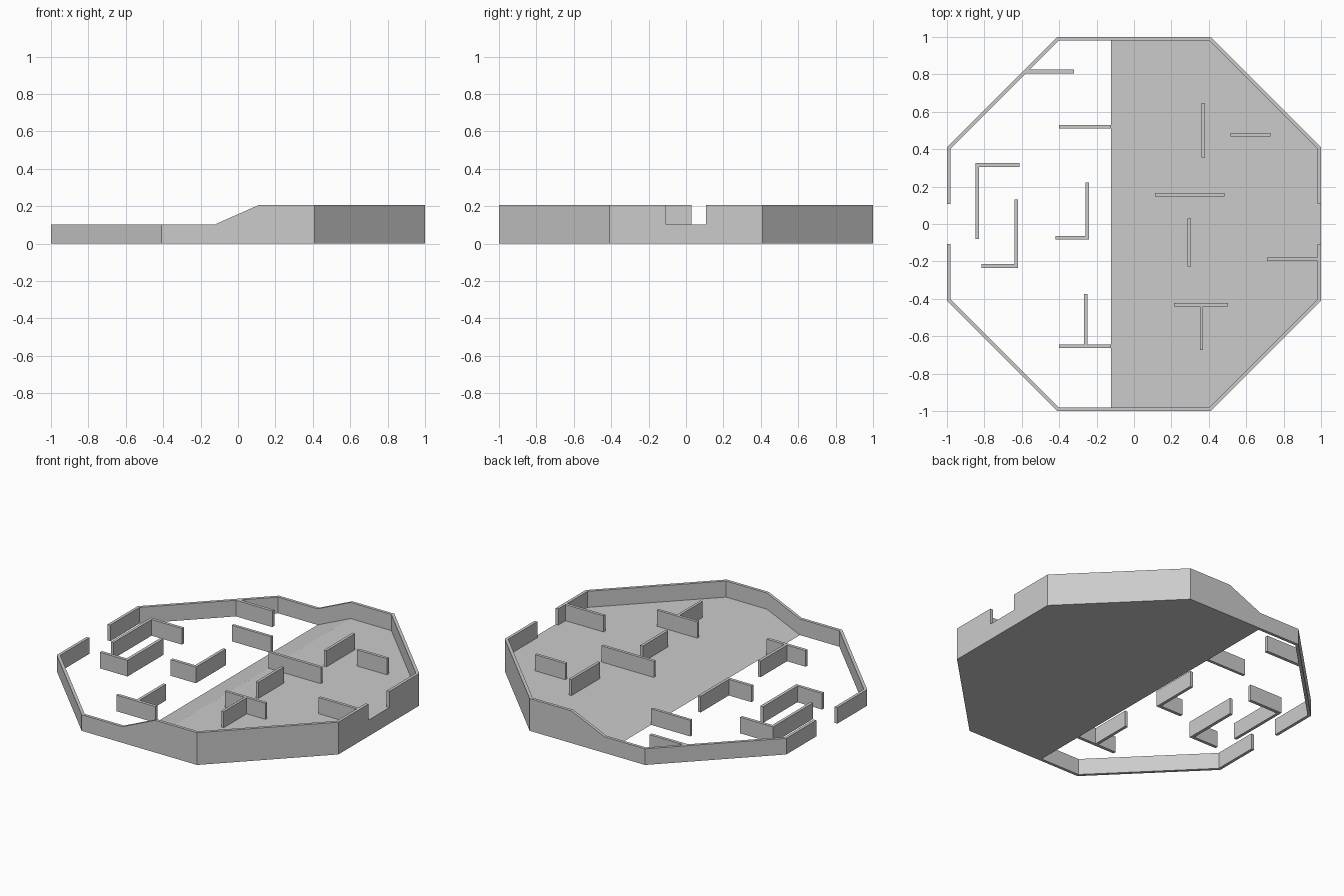
import bpy, bmesh

if "Cube" in bpy.data.objects:
    bpy.data.objects.remove(bpy.data.objects["Cube"])

H = 0.1035          # wall height, also height of the raised floor
T = 0.019           # wall thickness
R0, R1 = -0.122, 0.112   # ramp start and end in x
GAP, C = 0.107, 0.41     # half width of gateways, octagon corner


def ground(x):
    return H * min(1, max(0, (x - R0) / (R1 - R0)))


def finish(name, bm):
    bmesh.ops.recalc_face_normals(bm, faces=bm.faces)
    me = bpy.data.meshes.new(name)
    bm.to_mesh(me)
    bm.free()
    ob = bpy.data.objects.new(name, me)
    bpy.context.collection.objects.link(ob)
    return ob


# Raised floor with ramp: stations across the arena, flat underside
bm = bmesh.new()
stations = [(R0, 1), (R1, 1), (C, 1), (1, C)]
top = [[bm.verts.new((x, s * y, ground(x))) for x, y in stations] for s in (-1, 1)]
low = [[row[0]] + [bm.verts.new((v.co.x, v.co.y, 0)) for v in row[1:]] for row in top]
bm.faces.new(low[0] + low[1][::-1])
bm.faces.new((top[0][0], top[0][1], top[1][1], top[1][0]))
bm.faces.new(top[0][1:] + top[1][:0:-1])
for t, l in zip(top, low):
    bm.faces.new((t[0], t[1], l[1]))
    for i in (1, 2):
        bm.faces.new((t[i], t[i + 1], l[i + 1], l[i]))
bm.faces.new((top[0][3], top[1][3], low[1][3], low[0][3]))
finish("raised_floor", bm)

# Perimeter wall: half an octagon following the ground, mirrored in y
k = T * 0.414
outer = [(-1, GAP), (-1, C), (-C, 1), (R0, 1), (R1, 1), (C, 1), (1, C), (1, GAP)]
inner = [(-1 + T, GAP), (-1 + T, C - k), (-C + k, 1 - T), (R0, 1 - T),
         (R1, 1 - T), (C - k, 1 - T), (1 - T, C - k), (1 - T, GAP)]
bm = bmesh.new()
rings = []
for o, i in zip(outer, inner):
    g = ground(o[0])
    rings.append([bm.verts.new((p[0], p[1], g + h))
                  for p, h in ((o, 0), (o, H), (i, H), (i, 0))])
for a, b in zip(rings, rings[1:]):
    for j in range(4):
        n = (j + 1) % 4
        bm.faces.new((a[j], a[n], b[n], b[j]))
bm.faces.new(rings[0])
bm.faces.new(rings[-1])
wall = finish("perimeter_wall", bm)
m = wall.modifiers.new("mirror", "MIRROR")
m.use_axis = (False, True, False)


# Inner barriers: each is a list of boxes (x0, x1, y0, y1) on one level
def barrier(name, z, boxes):
    bm = bmesh.new()
    for x0, x1, y0, y1 in boxes:
        vs = bmesh.ops.create_cube(bm, size=1)["verts"]
        bmesh.ops.scale(bm, vec=(x1 - x0, y1 - y0, H), verts=vs)
        bmesh.ops.translate(bm, vec=((x0 + x1) / 2, (y0 + y1) / 2, z + H / 2), verts=vs)
    finish(name, bm)


lower = [
    [(-0.585, -0.32, 0.805, 0.825)],
    [(-0.40, -0.122, 0.51, 0.528)],
    [(-0.847, -0.828, -0.08, 0.306), (-0.847, -0.613, 0.306, 0.326)],
    [(-0.64, -0.62, -0.215, 0.13), (-0.815, -0.62, -0.235, -0.215)],
    [(-0.26, -0.241, -0.063, 0.222), (-0.42, -0.241, -0.083, -0.063)],
    [(-0.267, -0.248, -0.643, -0.375), (-0.40, -0.122, -0.663, -0.643)],
]
upper = [
    [(0.361, 0.379, 0.355, 0.647)],
    [(0.516, 0.73, 0.468, 0.487)],
    [(0.112, 0.485, 0.147, 0.166)],
    [(0.286, 0.304, -0.227, 0.03)],
    [(0.711, 0.985, -0.198, -0.179)],
    [(0.214, 0.503, -0.44, -0.422), (0.353, 0.370, -0.674, -0.44)],
]
for level, z, group in (("lower", 0, lower), ("upper", H, upper)):
    for n, boxes in enumerate(group, 1):
        barrier(f"{level}_barrier_{n}", z, boxes)
